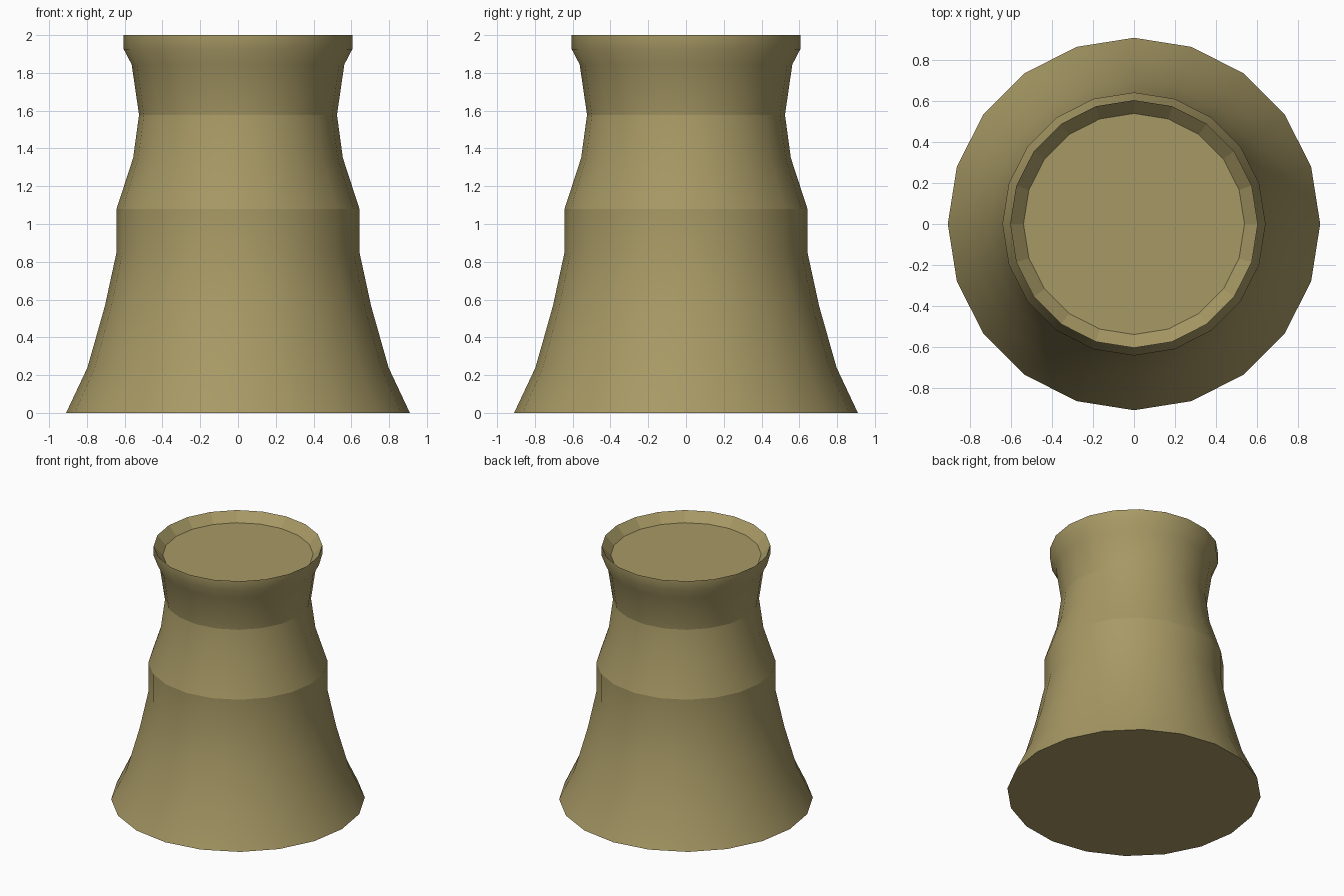
import bpy, bmesh, math

if "Cube" in bpy.data.objects:
    bpy.data.objects.remove(bpy.data.objects["Cube"])

SIDES = 20
# Outer profile from base to lip, then down the inside of the lip: radius, height
PROFILE = [(0.91, 0), (0.797, 0.24), (0.705, 0.565), (0.643, 0.85),
           (0.643, 1.08), (0.555, 1.35), (0.524, 1.578), (0.563, 1.845),
           (0.605, 1.925), (0.605, 2.0), (0.54, 1.93)]
SHARP_RINGS = (0, 4, 6, 9, 10)

bm = bmesh.new()
rings = []
for r, z in PROFILE:
    rings.append([bm.verts.new((r * math.cos(2 * math.pi * i / SIDES),
                                r * math.sin(2 * math.pi * i / SIDES), z))
                  for i in range(SIDES)])

# Walls, smooth outside and faceted inside the lip
for k in range(len(rings) - 1):
    a, b = rings[k], rings[k + 1]
    for i in range(SIDES):
        j = (i + 1) % SIDES
        face = bm.faces.new((a[i], a[j], b[j], b[i]))
        face.smooth = k < len(rings) - 2

# Closed base and recessed top
bm.faces.new(rings[0][::-1])
bm.faces.new(rings[-1])

# Hard creases around the tower
for k in SHARP_RINGS:
    for i in range(SIDES):
        edge = bm.edges.get((rings[k][i], rings[k][(i + 1) % SIDES]))
        edge.smooth = False

mesh = bpy.data.meshes.new("cooling_tower")
bm.to_mesh(mesh)
bm.free()
tower = bpy.data.objects.new("cooling_tower", mesh)
bpy.context.collection.objects.link(tower)

# Tan concrete
mat = bpy.data.materials.new("tan_concrete")
mat.diffuse_color = (0.39, 0.32, 0.13, 1)
mat.use_nodes = True
mat.node_tree.nodes["Principled BSDF"].inputs["Base Color"].default_value = mat.diffuse_color
mesh.materials.append(mat)
